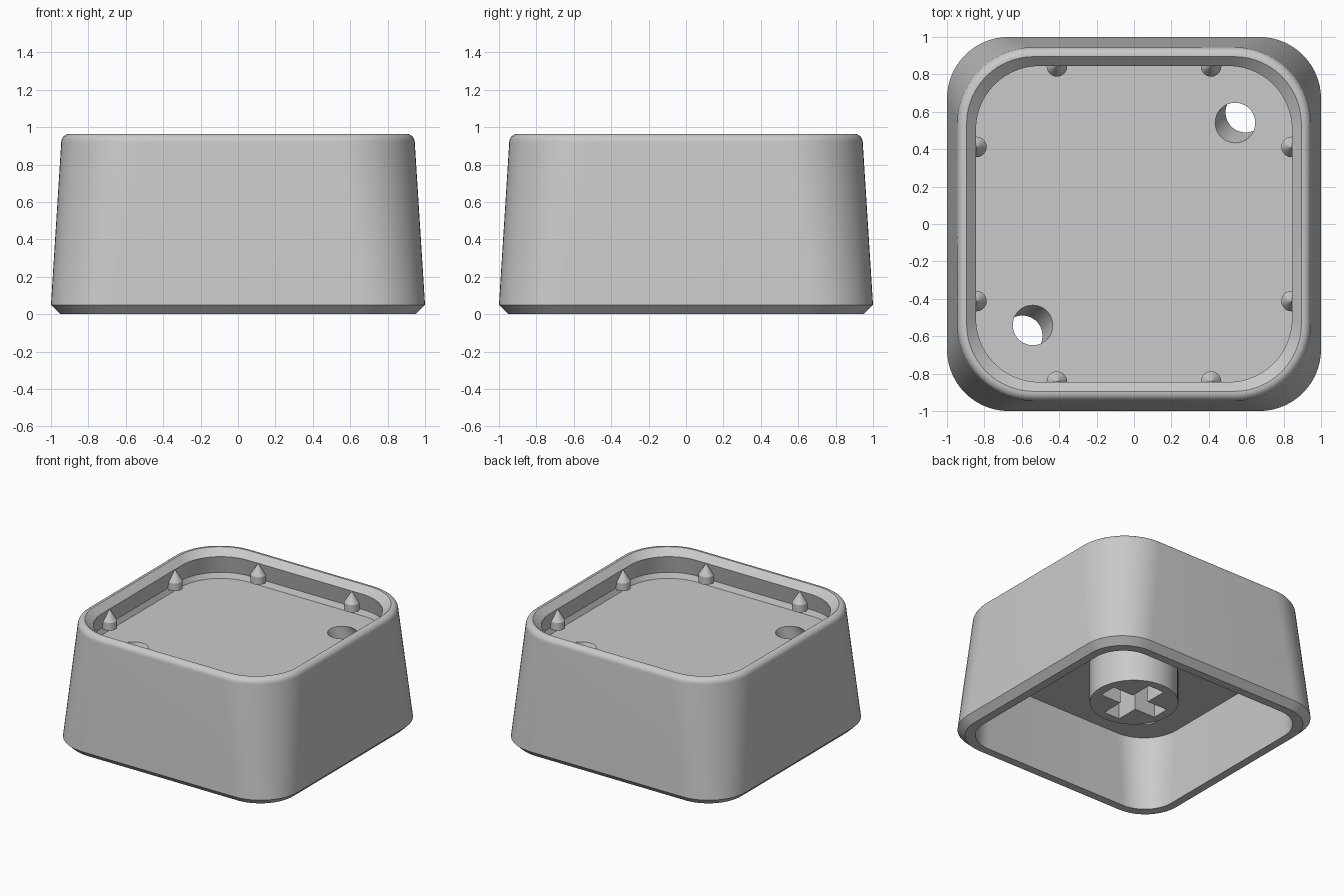
import bpy, bmesh, math
from mathutils import Vector, Matrix

cube = bpy.data.objects.get("Cube")
if cube:
    bpy.data.objects.remove(cube, do_unlink=True)

grey = bpy.data.materials.new("plain_grey")
grey.use_nodes = True
colour = (0.59, 0.59, 0.59, 1)
grey.diffuse_color = colour
grey.node_tree.nodes["Principled BSDF"].inputs["Base Color"].default_value = colour


def finish(name, bm):
    bmesh.ops.recalc_face_normals(bm, faces=bm.faces)
    mesh = bpy.data.meshes.new(name)
    bm.to_mesh(mesh)
    bm.free()
    mesh.materials.append(grey)
    obj = bpy.data.objects.new(name, mesh)
    bpy.context.collection.objects.link(obj)
    return obj


def activate(obj):
    bpy.ops.object.select_all(action='DESELECT')
    obj.select_set(True)
    bpy.context.view_layer.objects.active = obj


def smooth(obj):
    activate(obj)
    bpy.ops.object.shade_smooth_by_angle(angle=math.radians(25))


def cut(obj, cutter):
    mod = obj.modifiers.new("cut", 'BOOLEAN')
    mod.operation = 'DIFFERENCE'
    mod.solver = 'EXACT'
    mod.object = cutter
    activate(obj)
    bpy.ops.object.modifier_apply(modifier=mod.name)
    bpy.data.objects.remove(cutter, do_unlink=True)


def rounded_square(half, radius, z, steps=14):
    points = []
    for quarter in range(4):
        turn = Matrix.Rotation(quarter * math.pi / 2, 3, 'Z')
        for i in range(steps + 1):
            a = math.pi / 2 * i / steps
            c = half - radius
            points.append(turn @ Vector((c + radius * math.cos(a), c + radius * math.sin(a), z)))
    return points


def loft(name, loops):
    bm = bmesh.new()
    rings = [[bm.verts.new(p) for p in loop] for loop in loops]
    for low, high in zip(rings, rings[1:]):
        for i in range(len(low)):
            j = (i + 1) % len(low)
            bm.faces.new((low[i], low[j], high[j], high[i]))
    bm.faces.new(rings[0][::-1])
    bm.faces.new(rings[-1])
    return finish(name, bm)


def circle(radius, z, centre=(0, 0), count=48):
    return [Vector((centre[0] + radius * math.cos(2 * math.pi * i / count),
                    centre[1] + radius * math.sin(2 * math.pi * i / count), z))
            for i in range(count)]


def box(name, size, centre):
    bm = bmesh.new()
    bmesh.ops.create_cube(bm, size=1)
    bmesh.ops.scale(bm, vec=size, verts=bm.verts)
    bmesh.ops.translate(bm, vec=centre, verts=bm.verts)
    return finish(name, bm)


# Hollow cap: underside cavity, chamfered rim, drafted sides, rolled lip
section = [(0.895, 0.3, 0.59), (0.885, 0.25, 0), (0.95, 0.29, 0), (1.0, 0.33, 0.05)]
for step in range(7):
    a = math.pi / 2 * step / 6
    bend = 0.045 * math.cos(a)
    section.append((0.9 + bend, 0.36 + bend, 0.92 + 0.045 * math.sin(a)))
# Tray: chamfered mouth, undercut snap groove, floor
section += [(0.895, 0.36, 0.965), (0.845, 0.34, 0.915),
            (0.876, 0.37, 0.775), (0.858, 0.35, 0.735)]
cap = loft("cap_body", [rounded_square(*row) for row in section])

# Slanted through holes in two opposite corners of the tray
for side in (-1, 1):
    lower, upper = side * 0.65, side * 0.478
    cutter = loft("hole_cutter", [circle(0.107, 0.45, (lower, lower)),
                                  circle(0.107, 0.9, (upper, upper))])
    cut(cap, cutter)
smooth(cap)

# Central mounting stem with a cross-shaped socket
stem = loft("mounting_stem", [circle(0.32, 0.23), circle(0.32, 0.6)])
for size in ((0.5, 0.14, 0.48), (0.14, 0.5, 0.48)):
    cut(stem, box("socket_cutter", size, (0, 0, 0.34)))
smooth(stem)

# Pointed retaining pegs, two along each tray wall
for quarter in range(4):
    turn = Matrix.Rotation(quarter * math.pi / 2, 3, 'Z')
    for offset in (-0.412, 0.412):
        x, y, _ = turn @ Vector((0.843, offset, 0))
        peg = loft("retaining_peg", [circle(r, z, (x, y), 24) for r, z in
                                     ((0.055, 0.77), (0.055, 0.83), (0.001, 0.915))])
        smooth(peg)
